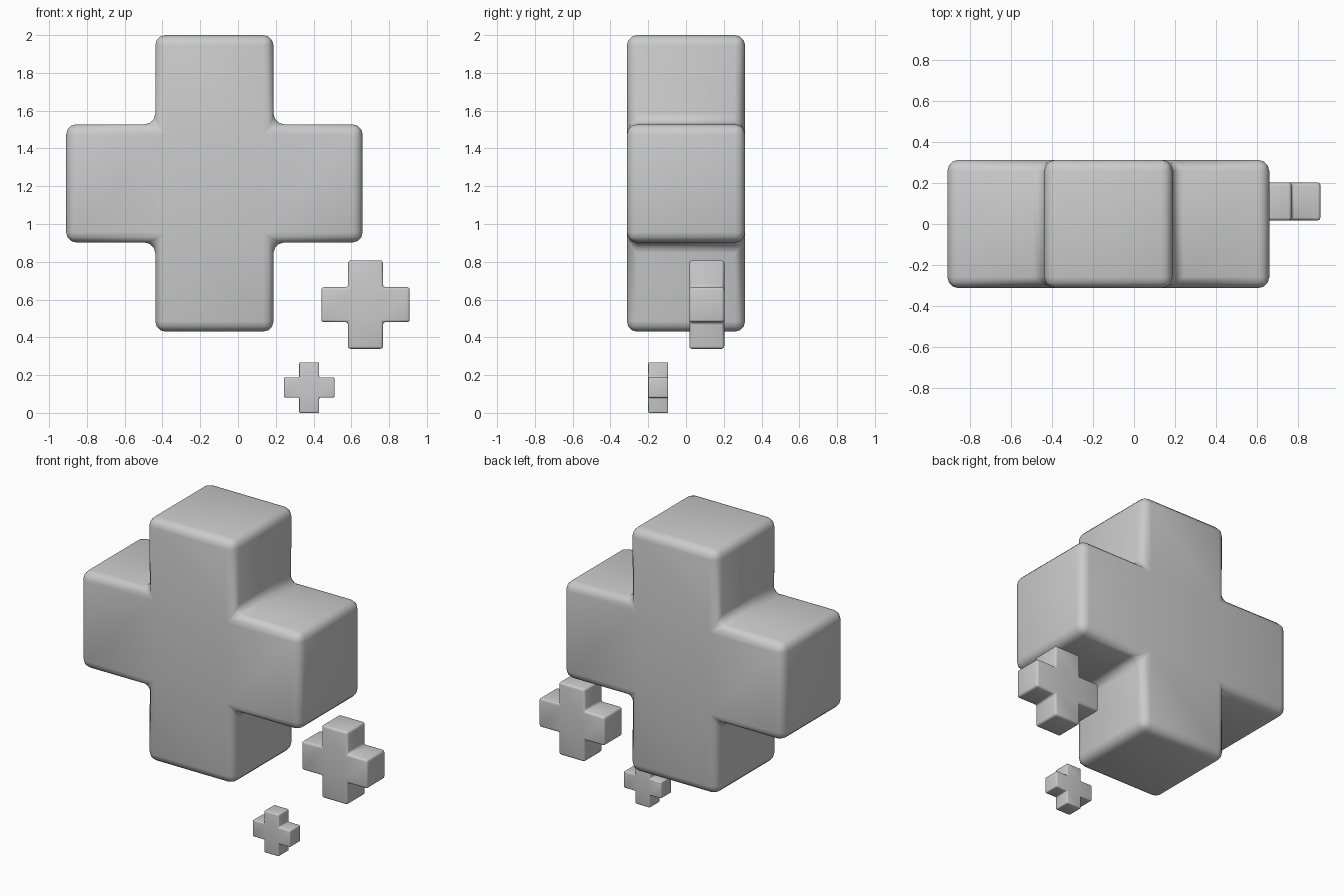
import bpy, bmesh
from mathutils import Vector

if "Cube" in bpy.data.objects:
    bpy.data.objects.remove(bpy.data.objects["Cube"])


def make_plus(name, centre, half_arm, half_len, bevel):
    """Cube core with four arms extruded along x and z, all edges rounded."""
    bm = bmesh.new()
    bmesh.ops.create_cube(bm, size=2 * half_arm)
    bm.normal_update()
    sides = [f for f in bm.faces if abs(f.normal.y) < 0.5]
    for face in sides:
        n = face.normal.copy()
        new = bmesh.ops.extrude_discrete_faces(bm, faces=[face])["faces"]
        bmesh.ops.translate(bm, verts=new[0].verts, vec=n * (half_len - half_arm))
    bmesh.ops.remove_doubles(bm, verts=bm.verts, dist=1e-5)
    bmesh.ops.recalc_face_normals(bm, faces=bm.faces)
    for f in bm.faces:
        f.smooth = True
    mesh = bpy.data.meshes.new(name)
    bm.to_mesh(mesh)
    bm.free()
    obj = bpy.data.objects.new(name, mesh)
    obj.location = Vector(centre)
    bpy.context.collection.objects.link(obj)
    mod = obj.modifiers.new("rounded_edges", "BEVEL")
    mod.width = bevel
    mod.segments = 3
    mod.limit_method = 'ANGLE'
    mod.angle_limit = 0.6
    return obj


# Three floating plus signs, large to small
make_plus("large_plus", (-0.125, 0.0, 1.215), 0.313, 0.785, 0.055)
make_plus("medium_plus", (0.675, 0.11, 0.573), 0.0925, 0.234, 0.014)
make_plus("small_plus", (0.377, -0.147, 0.134), 0.053, 0.134, 0.007)
